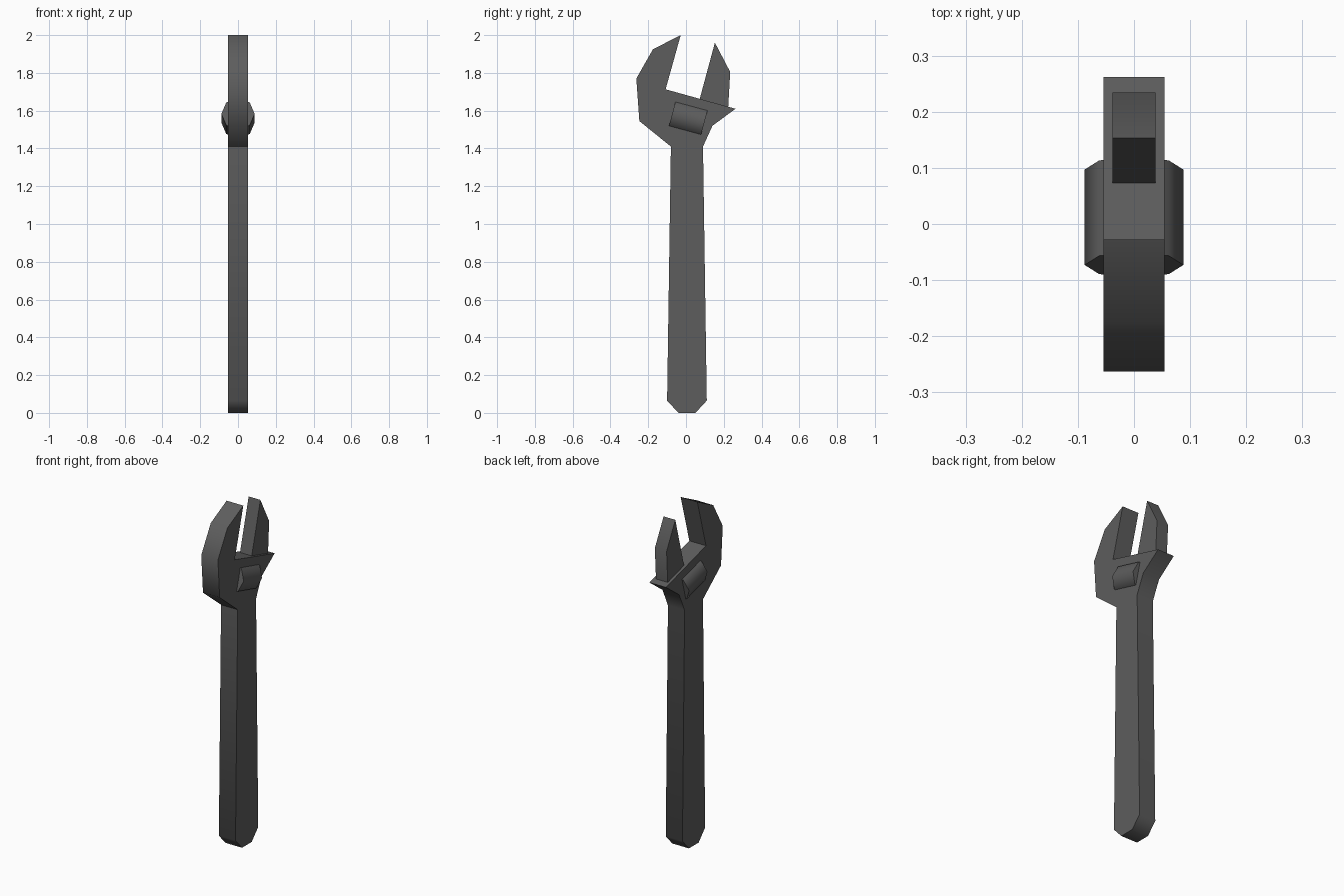
import bpy, bmesh, math
from mathutils import Vector

default = bpy.data.objects.get("Cube")
if default:
    bpy.data.objects.remove(default, do_unlink=True)

steel = bpy.data.materials.new("dark_steel")
steel.use_nodes = True
steel.diffuse_color = (0.11, 0.11, 0.11, 1)
steel.node_tree.nodes["Principled BSDF"].inputs["Base Color"].default_value = steel.diffuse_color


def prism(name, outline, half, origin=(0, 0, 0), u=(0, 1, 0), v=(0, 0, 1)):
    """Extrude an outline, drawn along u and v, to both sides of its plane."""
    o, u, v = Vector(origin), Vector(u).normalized(), Vector(v).normalized()
    n = u.cross(v)
    bm = bmesh.new()
    base = bm.faces.new([bm.verts.new(o + u * a + v * b - n * half) for a, b in outline])
    out = bmesh.ops.extrude_face_region(bm, geom=[base], use_keep_orig=True)
    moved = [g for g in out["geom"] if isinstance(g, bmesh.types.BMVert)]
    bmesh.ops.translate(bm, verts=moved, vec=n * 2 * half)
    bmesh.ops.recalc_face_normals(bm, faces=bm.faces)
    mesh = bpy.data.meshes.new(name)
    bm.to_mesh(mesh)
    bm.free()
    mesh.materials.append(steel)
    obj = bpy.data.objects.new(name, mesh)
    bpy.context.collection.objects.link(obj)
    bpy.ops.object.select_all(action="DESELECT")
    obj.select_set(True)
    bpy.context.view_layer.objects.active = obj
    bpy.ops.object.shade_smooth_by_angle(angle=math.radians(50))
    return obj


# Handle with fixed jaw
prism("handle_and_fixed_jaw", [
    (-0.04, 0), (0.05, 0), (0.11, 0.065), (0.09, 1.41), (0.14, 1.52),
    (0.262, 1.61), (-0.108, 1.713), (-0.028, 2.0), (-0.175, 1.925),
    (-0.263, 1.77), (-0.247, 1.545), (-0.08, 1.41), (-0.10, 0.065)], 0.054)

# Sliding jaw, sunk slightly into the head
prism("sliding_jaw", [
    (0.068, 1.645), (0.223, 1.61), (0.234, 1.805), (0.153, 1.96)], 0.038)

# Eight-sided adjusting screw, lying parallel to the slanted head
ring = [(0.088 * math.cos(i * math.tau / 8), 0.088 * math.sin(i * math.tau / 8)) for i in range(8)]
slope = Vector((0, 0.17, -0.046))
prism("adjusting_screw", ring, 0.088, origin=(0, 0.012, 1.56),
      u=(1, 0, 0), v=slope.cross(Vector((1, 0, 0))))
